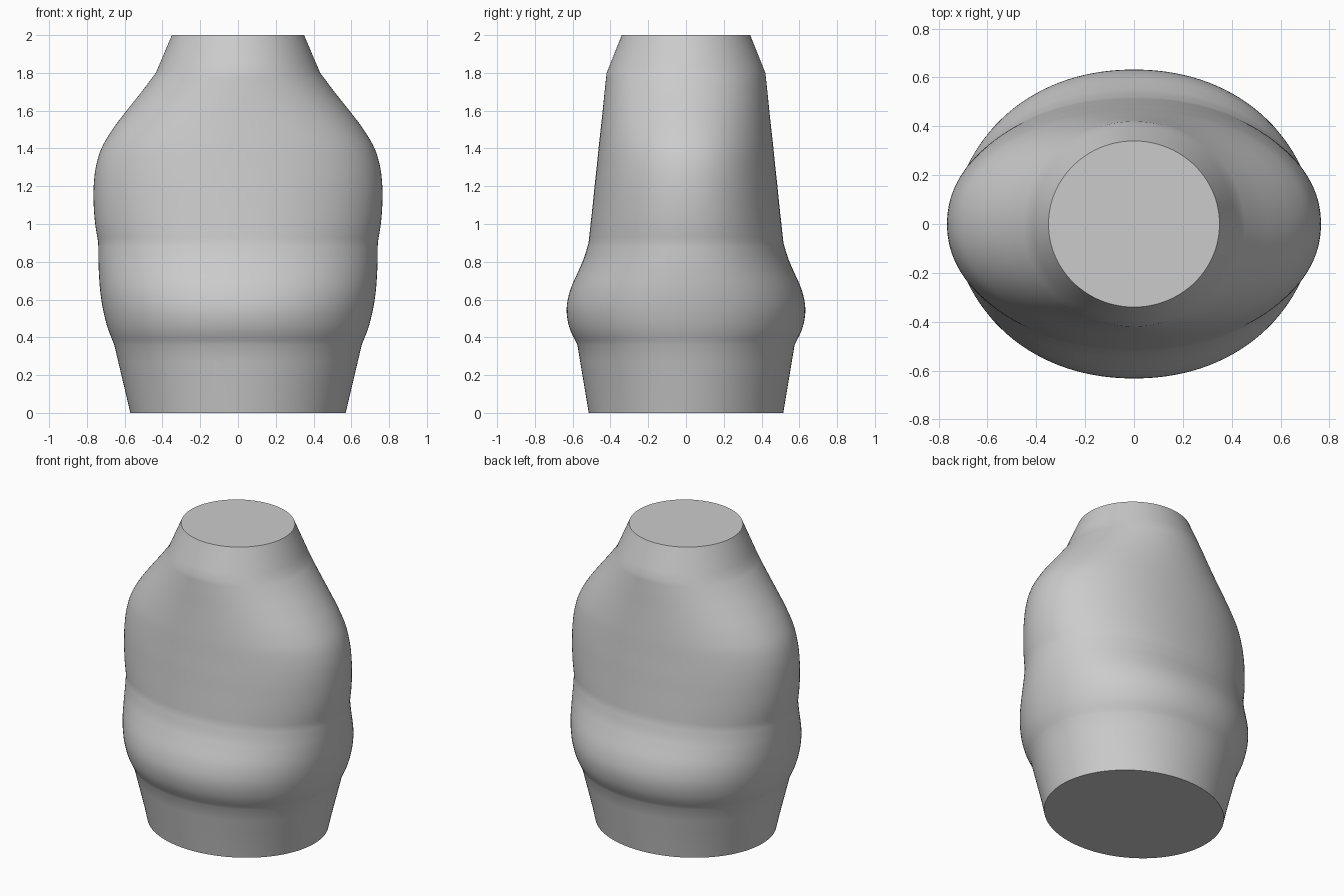
import bpy, bmesh, math

if "Cube" in bpy.data.objects:
    bpy.data.objects.remove(bpy.data.objects["Cube"])

SIDES = 128

# Profile knots (z, half width in x, half depth in y), grouped between creases
BASE = [(0, .57, .515), (.36, .655, .575)]
BULGE = [(.36, .655, .575), (.45, .69, .617), (.55, .715, .632), (.65, .73, .613),
         (.75, .737, .57), (.82, .739, .54), (.9, .74, .516)]
UPPER = [(.9, .74, .516), (1.0, .756, .505), (1.1, .764, .494), (1.2, .764, .484),
         (1.3, .753, .473), (1.4, .723, .463), (1.5, .665, .452), (1.6, .59, .441),
         (1.7, .51, .431), (1.8, .435, .42)]
NECK = [(1.8, .435, .42), (2.0, .35, .34)]


def smooth_run(knots, steps):
    """Catmull-Rom samples through the knots, without the last knot."""
    rows = []
    for i in range(len(knots) - 1):
        p1, p2 = knots[i], knots[i + 1]
        p0 = knots[i - 1] if i else tuple(2 * a - b for a, b in zip(p1, p2))
        p3 = knots[i + 2] if i + 2 < len(knots) else tuple(2 * b - a for a, b in zip(p1, p2))
        for s in range(steps):
            t = s / steps
            rows.append(tuple(
                .5 * (2 * b + (c - a) * t + (2 * a - 5 * b + 4 * c - d) * t * t
                      + (3 * b - a - 3 * c + d) * t ** 3)
                for a, b, c, d in zip(p0, p1, p2, p3)))
    return rows


def ring(bm, z, rx, ry):
    """Oval cross-section, slightly fuller around the body's middle."""
    fullness = 2 + .1 * min(1, max(0, min((z - .1) / .3, (1.8 - z) / .4)))
    verts = []
    for k in range(SIDES):
        a = 2 * math.pi * k / SIDES
        c, s = math.cos(a), math.sin(a)
        r = (abs(c) ** fullness + abs(s) ** fullness) ** (-1 / fullness)
        verts.append(bm.verts.new((rx * r * c, ry * r * s, z)))
    return verts


# Body lofted through the oval cross-sections
rows = (smooth_run(BASE, 4) + smooth_run(BULGE, 4) + smooth_run(UPPER, 4)
        + smooth_run(NECK, 4) + [NECK[-1]])
bm = bmesh.new()
rings = [ring(bm, *row) for row in rows]
for lo, hi in zip(rings, rings[1:]):
    for k in range(SIDES):
        n = (k + 1) % SIDES
        bm.faces.new((lo[k], lo[n], hi[n], hi[k]))

# Flat end caps
bm.faces.new(rings[0][::-1])
bm.faces.new(rings[-1])
mesh = bpy.data.meshes.new("body")
bm.to_mesh(mesh)
bm.free()
body = bpy.data.objects.new("body", mesh)
bpy.context.collection.objects.link(body)

# Single light grey
grey = bpy.data.materials.new("light grey")
grey.diffuse_color = (.6, .6, .6, 1)
grey.use_nodes = True
grey.node_tree.nodes["Principled BSDF"].inputs["Base Color"].default_value = grey.diffuse_color
mesh.materials.append(grey)

bpy.context.view_layer.objects.active = body
body.select_set(True)
bpy.ops.object.shade_smooth_by_angle(angle=math.radians(30))
